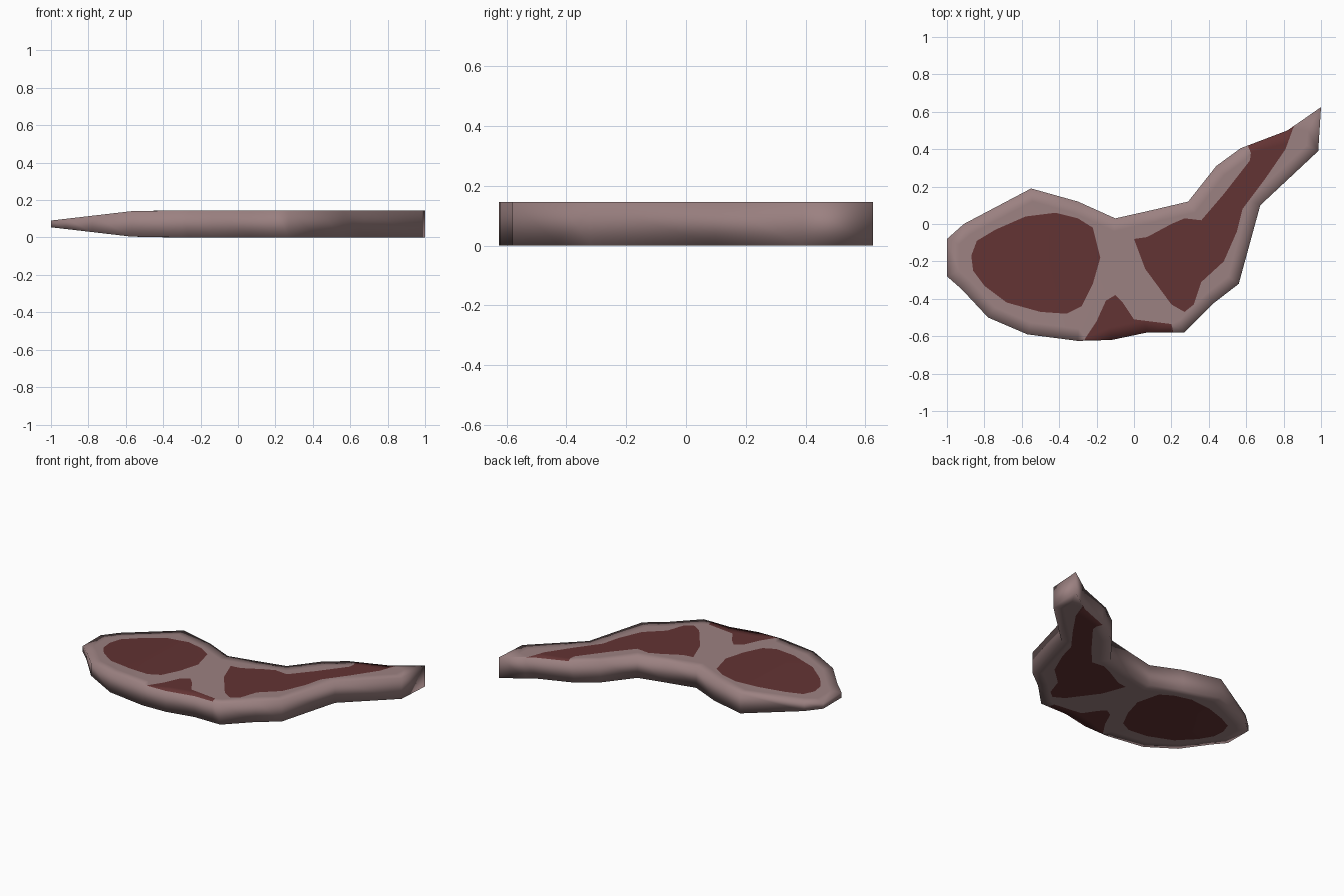
import bpy, bmesh
from mathutils import Vector
from mathutils.geometry import delaunay_2d_cdt

if "Cube" in bpy.data.objects:
    bpy.data.objects.remove(bpy.data.objects["Cube"])

# Flat profiles seen from the top
OUTLINE = [(-1, -.08), (-.91, 0), (-.55, .19), (-.3, .12), (-.1, .03), (.1, .075), (.29, .12),
           (.44, .31), (.57, .405), (.82, .5), (1, .625), (.985, .39), (.675, .1), (.56, -.32),
           (.43, -.42), (.27, -.58), (.07, -.58), (-.12, -.62), (-.3, -.625), (-.57, -.59),
           (-.78, -.5), (-.92, -.35), (-1, -.28)]
EYE = [(-.87, -.17), (-.84, -.09), (-.74, -.03), (-.58, .04), (-.42, .06), (-.3, .03),
       (-.22, -.02), (-.2, -.1), (-.18, -.18), (-.22, -.32), (-.28, -.44), (-.36, -.48),
       (-.5, -.47), (-.68, -.42), (-.8, -.33), (-.86, -.25)]
FLANK = [(0, -.08), (.07, -.07), (.2, 0), (.27, .03), (.36, .02), (.48, .16), (.62, .34),
         (.625, .38), (.6, .44), (.89, .57), (.85, .51), (.81, .4), (.7, .24), (.58, .08),
         (.55, -.04), (.48, -.2), (.36, -.31), (.32, -.43), (.27, -.47), (.2, -.43), (.06, -.24)]
EDGE = [(-.27, -.66), (-.26, -.61), (-.2, -.52), (-.15, -.41), (-.1, -.38), (-.06, -.42),
        (.0, -.51), (.2, -.535), (.215, -.6), (.1, -.66)]


def inset(points, d):
    """Mitred inward offset of a clockwise profile."""
    out = []
    for i, p in enumerate(points):
        p, a, b = Vector(p), Vector(points[i - 1]), Vector(points[(i + 1) % len(points)])
        e, f = (p - a).normalized(), (b - p).normalized()
        n1, n2 = Vector((e.y, -e.x)), Vector((f.y, -f.x))
        m = (n1 + n2).normalized()
        out.append(p + m * d / max(m.dot(n1), .45))
    return out


def half_height(x):
    """Full thickness, thinning towards the left end."""
    if x < -.57:
        return .018 + (x + 1) / .43 * .05
    return min(.0725, .068 + (x + .57) * .02)


def material(name, rgb):
    m = bpy.data.materials.new(name)
    m.diffuse_color = (*rgb, 1)
    m.use_nodes = True
    m.node_tree.nodes["Principled BSDF"].inputs["Base Color"].default_value = m.diffuse_color
    return m


# Triangulate the outline with a rim loop and the meat patches cut in
coords, loops = [], []
for prof in (OUTLINE, inset(OUTLINE, .065), EYE, FLANK, EDGE):
    loops.append(list(range(len(coords), len(coords) + len(prof)))[::-1])
    coords += [Vector(p) for p in prof]
verts, _, tris, _, _, origin = delaunay_2d_cdt(coords, [], loops, 1, 1e-4)

# Top and bottom faces, coloured by the patch they fall in
bm = bmesh.new()
top = [bm.verts.new((v.x, v.y, .0725 + half_height(v.x))) for v in verts]
low = [bm.verts.new((v.x, v.y, .0725 - half_height(v.x))) for v in verts]
for t, src in zip(tris, origin):
    if 0 not in src:
        continue
    for ring in ([top[i] for i in t], [low[i] for i in reversed(t)]):
        bm.faces.new(ring).material_index = int(any(s >= 2 for s in src))

# Side wall along the open border
pair = dict(zip(top, low))
for e in [e for e in bm.edges if e.is_boundary and e.verts[0] in pair]:
    a, b = e.verts
    bm.faces.new((a, b, pair[b], pair[a]))
bmesh.ops.delete(bm, geom=[v for v in bm.verts if not v.link_faces], context='VERTS')
bmesh.ops.recalc_face_normals(bm, faces=bm.faces[:])
for f in bm.faces:
    f.smooth = True

mesh = bpy.data.meshes.new("meat_cut")
bm.to_mesh(mesh)
bm.free()
mesh.materials.append(material("pale fat", (.33, .22, .22)))
mesh.materials.append(material("dark red meat", (.123, .033, .033)))
bpy.context.collection.objects.link(bpy.data.objects.new("meat_cut", mesh))
